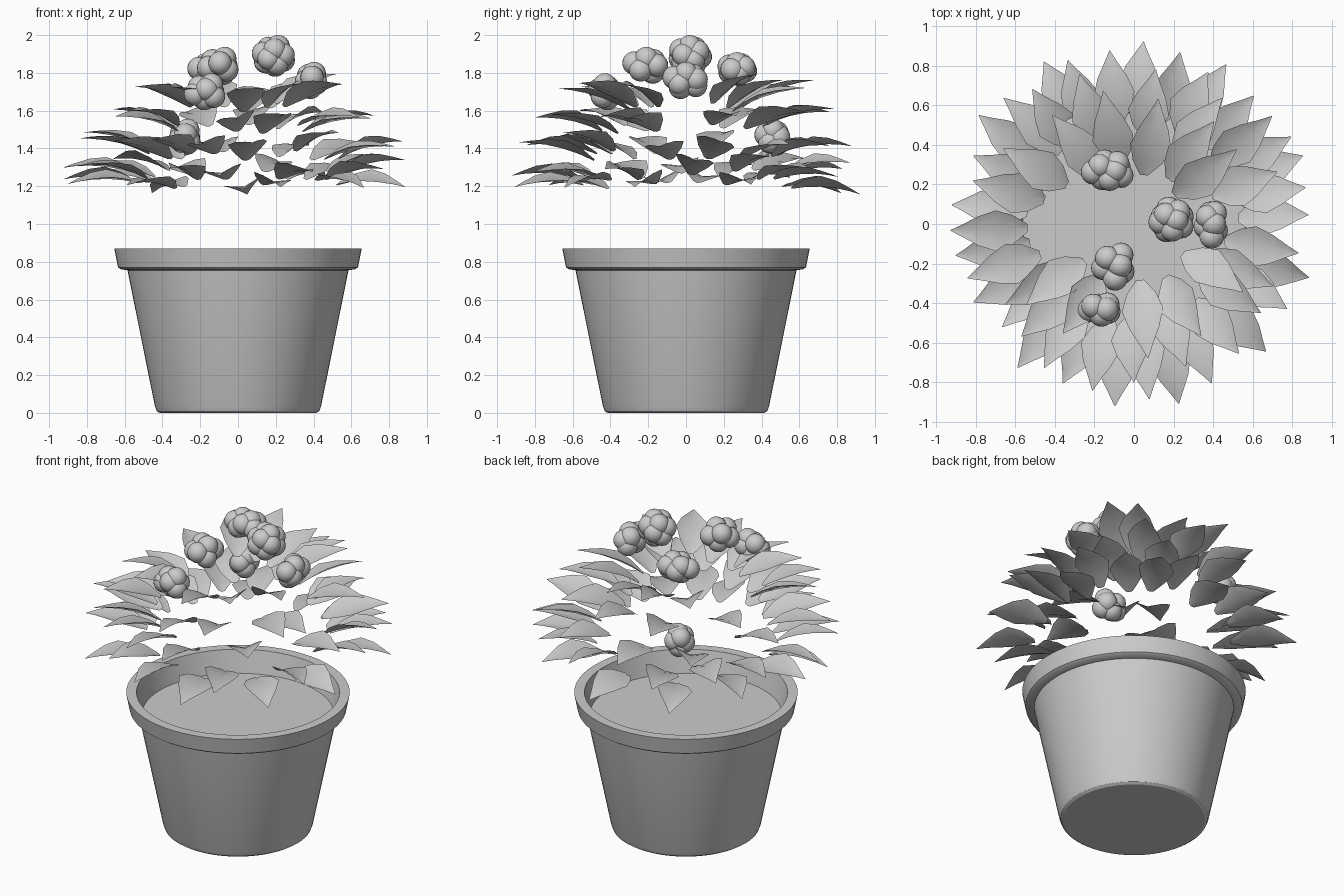
import bpy
import bmesh
import math
import random
from mathutils import Matrix, Vector

random.seed(4)
cube = bpy.data.objects.get("Cube")
if cube:
    bpy.data.objects.remove(cube, do_unlink=True)

# One plain clay colour for everything
clay = bpy.data.materials.new("light grey clay")
clay.use_nodes = True
clay.diffuse_color = (0.6, 0.6, 0.6, 1)
clay.node_tree.nodes["Principled BSDF"].inputs["Base Color"].default_value = clay.diffuse_color


def finish(bm, name, angle):
    """Turn a bmesh into a smooth shaded object with sharp edges kept."""
    mesh = bpy.data.meshes.new(name)
    bm.to_mesh(mesh)
    bm.free()
    mesh.materials.append(clay)
    obj = bpy.data.objects.new(name, mesh)
    bpy.context.collection.objects.link(obj)
    bpy.ops.object.select_all(action='DESELECT')
    obj.select_set(True)
    bpy.context.view_layer.objects.active = obj
    bpy.ops.object.shade_smooth_by_angle(angle=math.radians(angle))
    return obj


def lathe(name, profile, steps=64):
    """Spin a profile of (radius, height) points around the z axis."""
    bm = bmesh.new()
    verts = [bm.verts.new((r, 0, z)) for r, z in profile]
    edges = [bm.edges.new(pair) for pair in zip(verts, verts[1:])]
    bmesh.ops.spin(bm, geom=verts + edges, axis=(0, 0, 1), cent=(0, 0, 0),
                   angle=math.tau, steps=steps, use_merge=False)
    bmesh.ops.remove_doubles(bm, verts=bm.verts, dist=0.0005)
    bmesh.ops.recalc_face_normals(bm, faces=bm.faces)
    return finish(bm, name, 30)


# Pot with a heavy rim, and the flat soil disc inside it
lathe("pot", [(0, 0), (0.415, 0), (0.43, 0.01), (0.44, 0.035), (0.585, 0.755),
              (0.62, 0.76), (0.635, 0.77), (0.655, 0.87), (0.595, 0.87),
              (0.56, 0.72), (0, 0.72)])
bm = bmesh.new()
bmesh.ops.create_circle(bm, cap_ends=True, segments=64, radius=0.562,
                        matrix=Matrix.Translation((0, 0, 0.73)))
finish(bm, "soil", 30)

# Leaf outline: distance along the leaf, half width
OUTLINE = [(0, 0.02), (0.2, 0.075), (0.42, 0.105), (0.65, 0.075), (0.85, 0.032), (1, 0.002)]


def add_leaf(bm, azimuth, base, tip):
    """Add one folded, gently arched leaf between two (radius, height) points."""
    run, rise = tip[0] - base[0], tip[1] - base[1]
    length = math.hypot(run, rise)
    place = (Matrix.Rotation(math.radians(azimuth), 4, 'Z')
             @ Matrix.Translation((base[0], 0, base[1]))
             @ Matrix.Rotation(-math.atan2(rise, run), 4, 'Y')
             @ Matrix.Rotation(random.uniform(-0.3, 0.3), 4, 'X'))
    rows = []
    for t, half in OUTLINE:
        arch = 0.1 * t * (1 - t)
        rows.append([bm.verts.new(place @ Vector((t * length, side * half,
                                                  arch + abs(side) * half * 0.3)))
                     for side in (-1, 0, 1)])
    for a, b in zip(rows, rows[1:]):
        for i in range(2):
            bm.faces.new((a[i], b[i], b[i + 1], a[i + 1]))


# Leaf tiers from low to high: tip radius, base height, tip height, headings
TIERS = {
    "lowest_leaves": (0.94, 1.21, 1.19, [87, 60, 119, 145, 174, 190, 231, 264, 284, 316, 343, 22]),
    "low_leaves": (0.91, 1.26, 1.29, [75, 47, 112, 136, 157, 182, 206, 246, 296, 331, 3, 29]),
    "middle_leaves": (0.87, 1.36, 1.41, [64, 98, 127, 165, 198, 218, 238, 256, 275, 309, 350, 12, 38]),
    "upper_leaves": (0.79, 1.5, 1.56, [82, 110, 150, 212, 225, 270, 290, 325, 336, 20, 55]),
    "top_leaves": (0.67, 1.61, 1.73, [52, 79, 103, 127, 217, 237, 276, 301, 328, 36]),
}
for name, (radius, low, high, headings) in TIERS.items():
    bm = bmesh.new()
    for heading in headings:
        tip_r = radius + random.uniform(-0.03, 0.02)
        lift = random.uniform(-0.03, 0.03)
        add_leaf(bm, heading, (tip_r - random.uniform(0.34, 0.4), low + lift),
                 (tip_r, high + lift + random.uniform(-0.02, 0.05)))
    finish(bm, name, 40)

# Round blossom clusters: centre, half extents, number of balls
CLUSTERS = {
    "crown_blossom": ((0.19, 0.02, 1.89), (0.12, 0.12, 0.11), 12),
    "left_blossom": ((0.39, 0, 1.76), (0.09, 0.13, 0.1), 8),
    "back_blossom": ((-0.13, 0.27, 1.82), (0.14, 0.11, 0.09), 10),
    "low_back_blossom": ((-0.28, 0.46, 1.46), (0.09, 0.1, 0.1), 7),
    "front_blossom": ((-0.1, -0.21, 1.84), (0.12, 0.13, 0.1), 7),
    "low_front_blossom": ((-0.17, -0.43, 1.7), (0.12, 0.09, 0.1), 7),
}
BALL = 0.062
for name, (centre, extent, count) in CLUSTERS.items():
    bm = bmesh.new()
    for i in range(count):
        up = 1 - (2 * i + 1) / count
        flat = math.sqrt(1 - up * up)
        turn = i * math.pi * (3 - math.sqrt(5))
        way = Vector((flat * math.cos(turn), flat * math.sin(turn), up * 1.1))
        spot = Vector(centre) + Vector([w * (e - BALL) for w, e in zip(way, extent)])
        bmesh.ops.create_uvsphere(bm, u_segments=20, v_segments=12, radius=BALL,
                                  matrix=Matrix.Translation(spot))
    finish(bm, name, 60)
